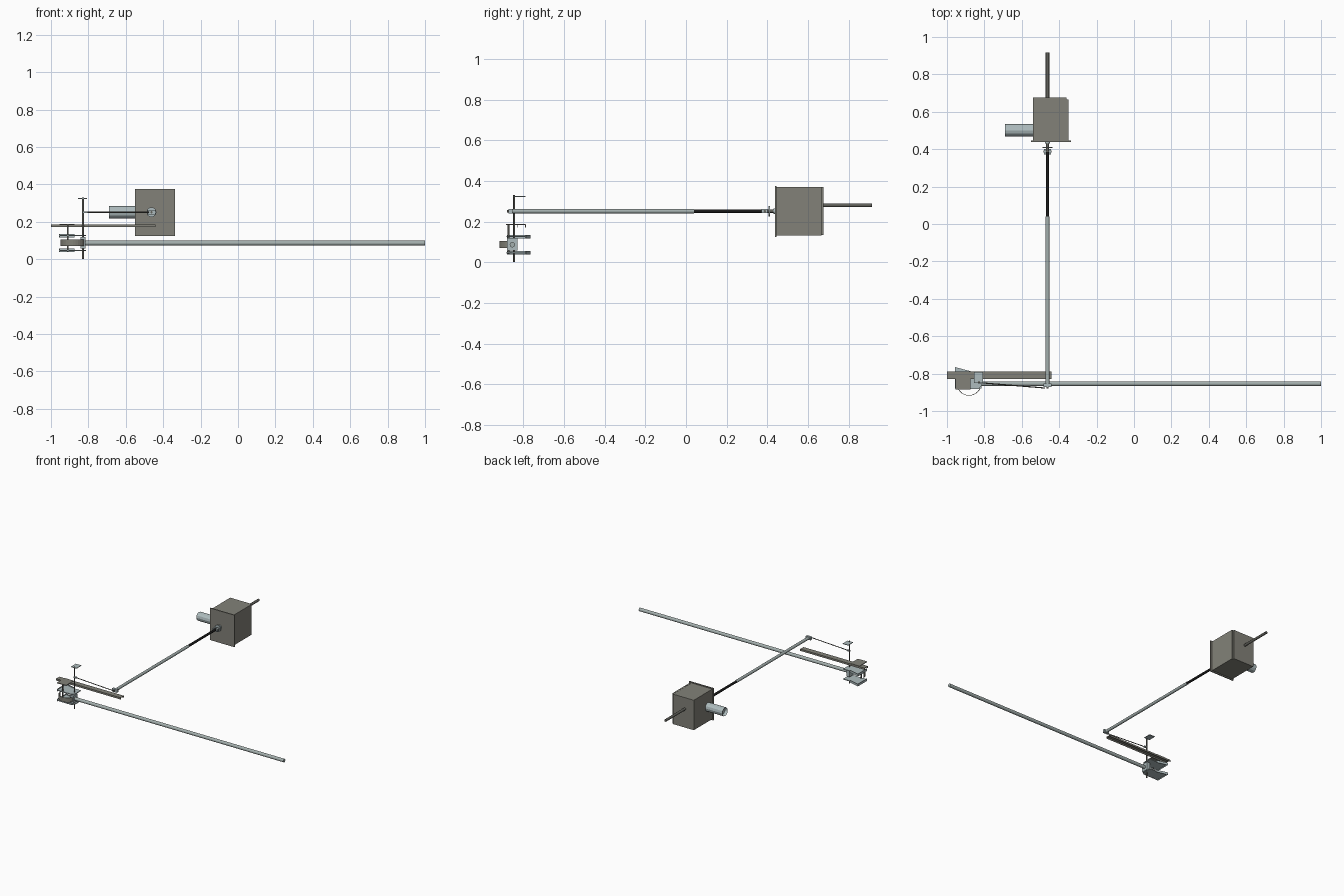
import bpy, bmesh, math
from mathutils import Vector

if "Cube" in bpy.data.objects:
    bpy.data.objects.remove(bpy.data.objects["Cube"])

def mat(name, col):
    m = bpy.data.materials.new(name)
    m.diffuse_color = (*col, 1)
    m.use_nodes = True
    m.node_tree.nodes["Principled BSDF"].inputs["Base Color"].default_value = m.diffuse_color
    return m

BROWN = mat("warm_grey", (0.225, 0.222, 0.19))
STEEL = mat("pale_steel", (0.42, 0.50, 0.51))
ROD = mat("dull_steel", (0.37, 0.43, 0.42))
DARK = mat("dark_grey", (0.12, 0.12, 0.105))
BLACK = mat("black", (0.01, 0.01, 0.01))

def finish(bm, name, m):
    bmesh.ops.recalc_face_normals(bm, faces=bm.faces[:])
    me = bpy.data.meshes.new(name)
    bm.to_mesh(me)
    bm.free()
    me.materials.append(m)
    ob = bpy.data.objects.new(name, me)
    bpy.context.collection.objects.link(ob)
    return ob

def box(name, x, y, z, m):
    """Box from (min, max) pairs."""
    bm = bmesh.new()
    bmesh.ops.create_cube(bm, size=1)
    for v in bm.verts:
        v.co = [(a + b) / 2 + c * (b - a) for (a, b), c in zip((x, y, z), v.co)]
    return finish(bm, name, m)

def rod(name, a, b, r, m, n=16):
    """Solid cylinder between two points."""
    a, b = Vector(a), Vector(b)
    bm = bmesh.new()
    bmesh.ops.create_cone(bm, cap_ends=True, segments=n, radius1=r, radius2=r, depth=(b - a).length)
    q = (b - a).to_track_quat('Z', 'Y')
    for v in bm.verts:
        v.co = q @ v.co + (a + b) / 2
    ob = finish(bm, name, m)
    for p in ob.data.polygons:
        p.use_smooth = len(p.vertices) == 4
    ob.data.set_sharp_from_angle(angle=math.radians(29))
    return ob

def prism(name, pts, z0, z1, m):
    """Flat outline extruded upward."""
    bm = bmesh.new()
    f = bm.faces.new([bm.verts.new((x, y, z0)) for x, y in pts])
    g = bmesh.ops.extrude_face_region(bm, geom=[f])
    for v in g["geom"]:
        if isinstance(v, bmesh.types.BMVert):
            v.co.z = z1
    return finish(bm, name, m)

AX = -0.4625   # drive shaft line
SZ = 0.251     # drive shaft height

# Gearbox housing with front flange and side cover
box("gearbox_body", (-0.541, -0.361), (0.445, 0.676), (0.134, 0.369), BROWN)
box("gearbox_front_flange", (-0.55, -0.338), (0.438, 0.446), (0.125, 0.376), BROWN)
box("gearbox_side_cover", (-0.361, -0.35), (0.446, 0.666), (0.132, 0.37), BROWN)

# Motor, faceted, with a recessed end
motor = rod("motor", (-0.54, 0.501, 0.251), (-0.69, 0.501, 0.251), 0.033, STEEL, 12)
bm = bmesh.new()
bm.from_mesh(motor.data)
cap = min(bm.faces, key=lambda f: f.calc_center_median().x)
bmesh.ops.inset_region(bm, faces=[cap], thickness=0.006)
bmesh.ops.translate(bm, verts=cap.verts[:], vec=(0.02, 0, 0))
bm.to_mesh(motor.data)
bm.free()

# Rear shaft and main drive shaft
rod("rear_shaft", (AX, 0.67, 0.28), (AX, 0.916, 0.28), 0.0095, DARK)
rod("drive_shaft_tube", (AX, -0.866, SZ), (AX, 0.04, SZ), 0.011, ROD)
rod("drive_shaft_inner", (AX, 0.04, SZ), (AX, 0.385, SZ), 0.009, BLACK)
rod("coupling_shaft", (AX, 0.38, SZ), (AX, 0.44, SZ), 0.008, DARK)
rod("coupling_disc", (AX, 0.407, SZ), (AX, 0.413, SZ), 0.026, STEEL, 24)
for s in (-1, 1):
    box("coupling_fork", (AX + s * 0.014 - 0.005, AX + s * 0.014 + 0.005),
        (0.372, 0.402), (SZ - 0.01, SZ + 0.01), STEEL)
rod("coupling_pin", (AX - 0.022, 0.388, SZ), (AX + 0.022, 0.388, SZ), 0.006, DARK)
rod("gearbox_bearing", (AX, 0.43, SZ), (AX, 0.439, SZ), 0.014, STEEL, 24)

# Shaft end block and thin link to the upright pin
box("shaft_end_block", (-0.484, -0.442), (-0.872, -0.854), (SZ - 0.012, SZ + 0.012), STEEL)
rod("shaft_end_pin", (AX, -0.88, SZ), (AX, -0.85, SZ), 0.006, DARK)
rod("link_wire", (-0.475, -0.877, SZ), (-0.829, -0.848, SZ), 0.003, DARK, 8)
box("link_eye", (-0.832, -0.805), (-0.855, -0.841), (SZ - 0.004, SZ + 0.004), STEEL)

# Long operating bar
rod("operating_bar", (-0.83, -0.854, 0.086), (1.0, -0.854, 0.086), 0.013, ROD)

# Channel rail: web and two flanges
box("rail_web", (-1.0, -0.44), (-0.829, -0.788), (0.182, 0.185), BROWN)
for y in (-0.829, -0.791):
    box("rail_flange", (-1.0, -0.44), (y, y + 0.003), (0.171, 0.183), BROWN)

# Upright pins and small plates
rod("upright_pin", (-0.829, -0.845, 0.0), (-0.829, -0.845, 0.331), 0.005, DARK, 12)
box("upright_top_plate", (-0.856, -0.808), (-0.85, -0.79), (0.322, 0.326), STEEL)
rod("pivot_pin", (-0.91, -0.874, 0.04), (-0.91, -0.874, 0.185), 0.005, DARK, 12)
box("pivot_top_plate", (-0.954, -0.874), (-0.885, -0.79), (0.183, 0.188), BROWN)

# Jaw bracket: two plates, each with lips turned along the left and back edges
plate = [(-0.955, -0.882), (-0.83, -0.882), (-0.812, -0.86), (-0.812, -0.79),
         (-0.874, -0.79), (-0.957, -0.765)]
for name, z in (("jaw_upper_plate", 0.126), ("jaw_lower_plate", 0.047)):
    prism(name, plate, z - 0.003, z + 0.003, STEEL)
    prism("jaw_back_lip", [(-0.957, -0.765), (-0.874, -0.787), (-0.874, -0.791),
                           (-0.957, -0.769)], z - 0.009, z + 0.009, STEEL)
    box("jaw_side_lip", (-0.957, -0.953), (-0.88, -0.766), (z - 0.009, z + 0.009), STEEL)
box("bar_socket", (-0.842, -0.815), (-0.88, -0.828), (0.057, 0.118), STEEL)

# Half-round drum: a thin curved band between the jaw plates
angles = [math.pi + i * math.pi / 16 for i in range(17)]
band = [(-0.882 + r * math.cos(a), -0.852 + r * math.sin(a))
        for r, seq in ((0.066, angles), (0.063, angles[::-1])) for a in seq]
prism("drum_band", band, 0.07, 0.105, BROWN)
